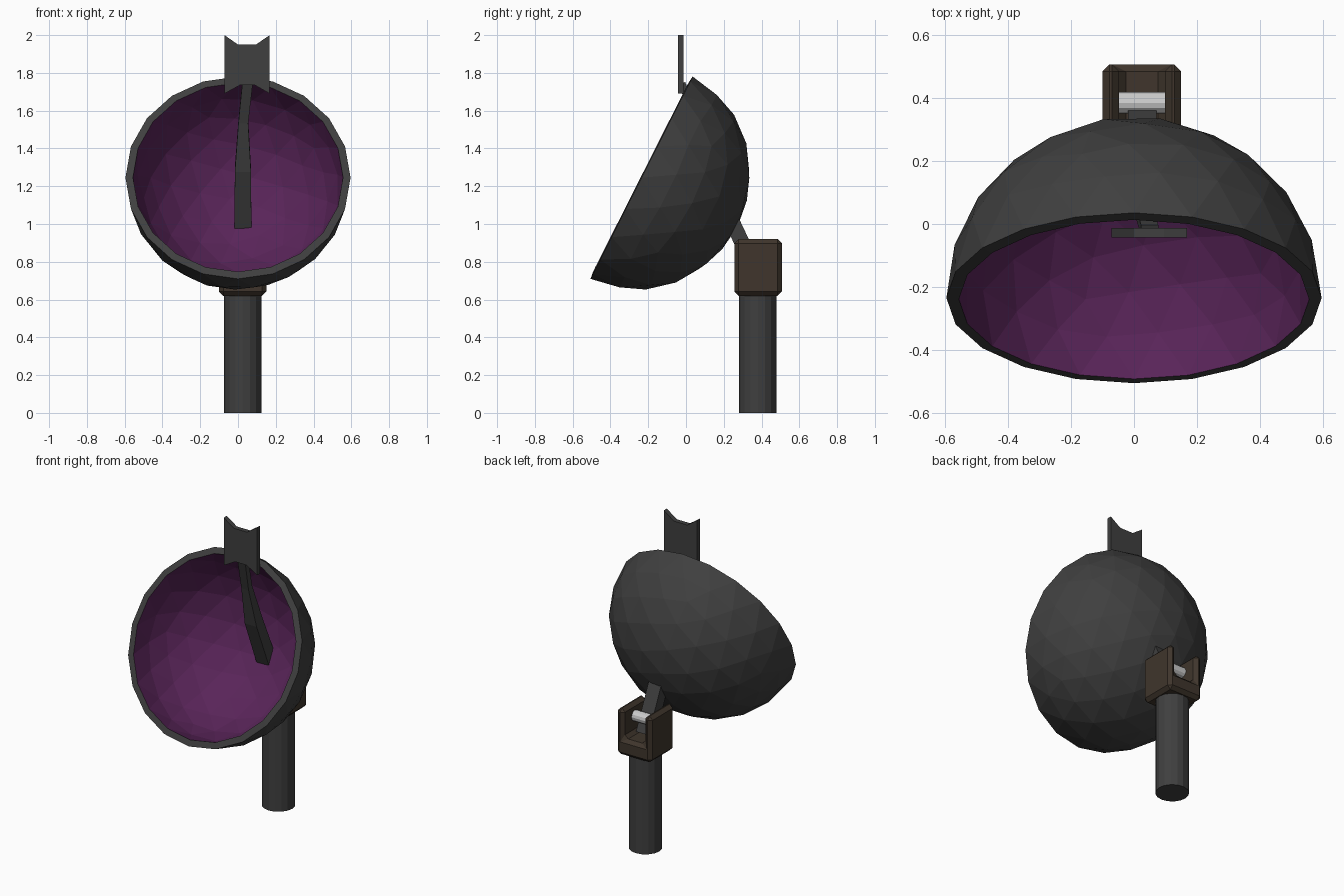
import bpy, bmesh
from math import radians
from mathutils import Matrix

if "Cube" in bpy.data.objects:
    bpy.data.objects.remove(bpy.data.objects["Cube"])


def material(name, rgb):
    m = bpy.data.materials.new(name)
    m.diffuse_color = (*rgb, 1)
    m.use_nodes = True
    m.node_tree.nodes["Principled BSDF"].inputs["Base Color"].default_value = m.diffuse_color
    return m


DARK = material("dark_grey", (0.05, 0.05, 0.05))
BROWN = material("brown", (0.05, 0.036, 0.025))
PURPLE = material("purple", (0.1, 0.018, 0.1))


def make(name, bm, *mats):
    bmesh.ops.recalc_face_normals(bm, faces=bm.faces)
    me = bpy.data.meshes.new(name)
    bm.to_mesh(me)
    bm.free()
    for m in mats:
        me.materials.append(m)
    ob = bpy.data.objects.new(name, me)
    bpy.context.collection.objects.link(ob)
    return ob


def extrude_y(name, pts, y0, y1, mat):
    """Extrude an (x, z) outline from y0 to y1."""
    bm = bmesh.new()
    a = [bm.verts.new((x, y0, z)) for x, z in pts]
    b = [bm.verts.new((x, y1, z)) for x, z in pts]
    n = len(pts)
    bm.faces.new(a)
    bm.faces.new(b[::-1])
    for i in range(n):
        bm.faces.new((a[i], b[i], b[(i + 1) % n], a[(i + 1) % n]))
    return make(name, bm, mat)


def loft(name, sections, mat):
    """Rectangular sections: (x, y, z, width in x, depth), tilted with the arm."""
    bm = bmesh.new()
    rings = []
    for x, y, z, w, d in sections:
        rings.append([bm.verts.new((x + sx * w / 2, y + sy * d * 0.46, z + sy * d * 0.2))
                      for sx, sy in ((-1, -1), (1, -1), (1, 1), (-1, 1))])
    for a, b in zip(rings, rings[1:]):
        for i in range(4):
            j = (i + 1) % 4
            bm.faces.new((a[i], a[j], b[j], b[i]))
    bm.faces.new(rings[0])
    bm.faces.new(rings[-1])
    return make(name, bm, mat)


def cylinder(name, r, length, sides, matrix, mat=None):
    bm = bmesh.new()
    bmesh.ops.create_cone(bm, cap_ends=True, segments=sides, radius1=r, radius2=r,
                          depth=length, matrix=matrix)
    return make(name, bm, *([mat] if mat else []))


# Faceted half-sphere dish with a purple inside
bm = bmesh.new()
bmesh.ops.create_icosphere(bm, subdivisions=3, radius=0.6)
bmesh.ops.bisect_plane(bm, geom=bm.verts[:] + bm.edges[:] + bm.faces[:], dist=1e-4,
                       plane_co=(0, 0, 0), plane_no=(0, 0, 1), clear_outer=True)
bmesh.ops.scale(bm, vec=(0.993, 1, 0.95), verts=bm.verts)
# make sure the normals point outward before thickening inward
bm.transform(Matrix.Translation((0, -0.235, 1.245)) @ Matrix.Rotation(radians(63.2), 4, 'X'))
dish = make("dish", bm, DARK, PURPLE)
shell = dish.modifiers.new("shell", 'SOLIDIFY')
shell.thickness = 0.04
shell.offset = -1
shell.material_offset = 1
shell.material_offset_rim = 0

# Round post
cylinder("post", 0.1, 0.64, 16, Matrix.Translation((0.025, 0.38, 0.32)), DARK)

# Forked bracket on the post
fork = extrude_y("fork_bracket", [(-0.1, 0.62), (0.15, 0.62), (0.15, 0.92), (0.098, 0.92),
                                  (0.098, 0.73), (-0.048, 0.73), (-0.048, 0.92), (-0.1, 0.92)],
                 0.257, 0.507, BROWN)
bev = fork.modifiers.new("bevel", 'BEVEL')
bev.width = 0.022
bev.segments = 1

# Pivot pin
cylinder("pivot_pin", 0.034, 0.16, 12,
         Matrix.Translation((0.025, 0.385, 0.84)) @ Matrix.Rotation(radians(90), 4, 'Y'))

# Arm running from the bracket through the dish to the top plate
loft("arm", [(0.026, 0.375, 0.735, 0.09, 0.08),
             (0.026, 0.25, 1.0, 0.09, 0.08),
             (0.026, 0.125, 1.29, 0.085, 0.07),
             (0.028, 0.05, 1.54, 0.052, 0.04),
             (0.05, -0.02, 1.745, 0.055, 0.035)], DARK)

# Flared plate at the top of the arm
extrude_y("top_plate", [(-0.072, 1.69), (0.01, 1.735), (0.09, 1.735), (0.168, 1.69),
                        (0.168, 2.0), (0.095, 1.95), (0.0, 1.95), (-0.072, 2.0)],
          -0.043, -0.012, DARK)
